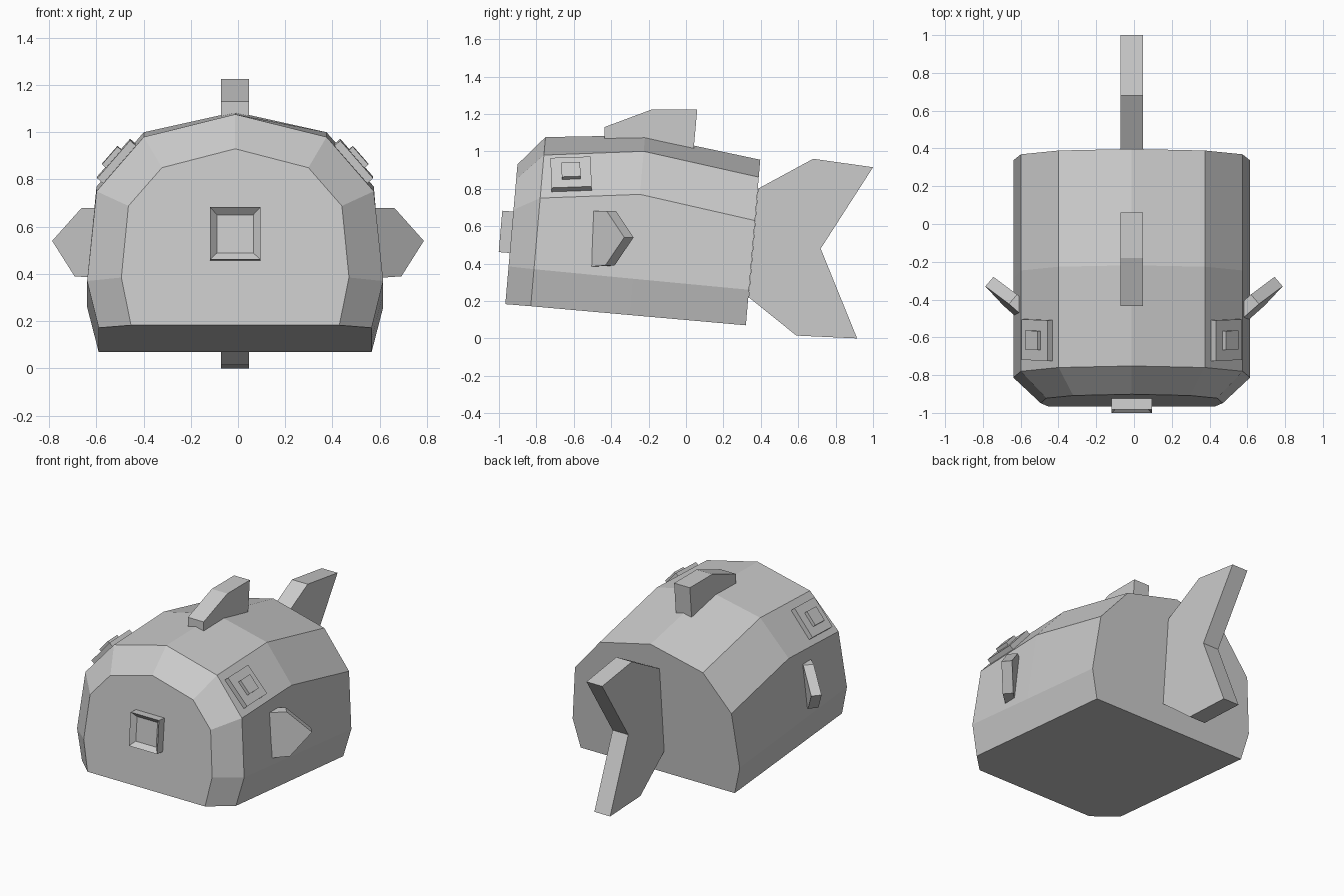
import bpy, bmesh
from mathutils import Matrix, Vector

cube = bpy.data.objects.get("Cube")
if cube:
    bpy.data.objects.remove(cube, do_unlink=True)

grey = bpy.data.materials.new("light grey")
grey.use_nodes = True
grey.diffuse_color = (0.6, 0.6, 0.6, 1)
grey.node_tree.nodes["Principled BSDF"].inputs["Base Color"].default_value = (0.6, 0.6, 0.6, 1)

CX = -0.012  # centre line of the body


def finish(bm, name):
    bmesh.ops.recalc_face_normals(bm, faces=bm.faces)
    mesh = bpy.data.meshes.new(name)
    bm.to_mesh(mesh)
    bm.free()
    mesh.materials.append(grey)
    obj = bpy.data.objects.new(name, mesh)
    bpy.context.collection.objects.link(obj)
    return obj


def bridge(bm, loops):
    """Skin closed loops of points and cap both ends."""
    rings = [[bm.verts.new(p) for p in loop] for loop in loops]
    n = len(rings[0])
    for a, b in zip(rings, rings[1:]):
        for i in range(n):
            j = (i + 1) % n
            bm.faces.new((a[i], a[j], b[j], b[i]))
    bm.faces.new(rings[0])
    bm.faces.new(rings[-1])


def slab(name, profile, half=0.059):
    """Upright plate from a (y, z) outline."""
    bm = bmesh.new()
    bridge(bm, [[(CX + s * half, y, z) for y, z in profile] for s in (-1, 1)])
    return finish(bm, name)


def block(bm, w, h, d0, d1, matrix):
    """Box with its front on local +z, from depth d0 to d1."""
    m = matrix @ Matrix.Translation((0, 0, (d0 + d1) / 2)) @ Matrix.Diagonal((w, h, d1 - d0, 1))
    return bmesh.ops.create_cube(bm, size=1, matrix=m)["verts"]


# Body: slanted rings, half widths from bottom to upper edge
wide = (0.578, 0.627, 0.587, 0.387)
narrow = (0.441, 0.482, 0.452, 0.31)
stations = [  # y at z = 0, half widths, heights from bottom to ridge
    (-0.982, narrow, (0.183, 0.385, 0.688, 0.85, 0.93)),
    (-0.845, wide, (0.172, 0.37, 0.75, 0.98, 1.076)),
    (-0.313, wide, (0.125, 0.319, 0.77, 1.0, 1.086)),
    (0.314, wide, (0.07, 0.26, 0.63, 0.862, 0.955)),
]
loops = []
for y0, widths, heights in stations:
    right = [(CX - w, y0 + 0.087 * z, z) for w, z in zip(widths, heights)]
    left = [(CX + w, y0 + 0.087 * z, z) for w, z in zip(widths, heights)]
    ridge = (CX, y0 + 0.087 * heights[-1], heights[-1])
    loops.append(right + [ridge] + left[::-1])
bm = bmesh.new()
bridge(bm, loops)
finish(bm, "body")

# Tail and back fin
slab("tail_fin", [(0.385, 0.80), (0.68, 0.96), (1.0, 0.915), (0.72, 0.48),
                  (0.915, 0.0), (0.59, 0.015), (0.335, 0.22)])
slab("back_fin", [(-0.435, 1.06), (-0.435, 1.13), (-0.18, 1.225),
                  (0.06, 1.225), (0.04, 1.0)])

# Mouth: tilted block with a recessed centre
normal = Vector((0, -1, 0.087)).normalized()
side = Vector((1, 0, 0))
frame = Matrix((side, normal.cross(side), normal)).transposed().to_4x4()
bm = bmesh.new()
block(bm, 0.213, 0.222, -0.01, 0.06, Matrix.Translation((CX, -0.932, 0.567)) @ frame)
front = max(bm.faces, key=lambda f: f.calc_center_median().dot(normal))
bmesh.ops.inset_region(bm, faces=[front], thickness=0.042)
bmesh.ops.translate(bm, verts=front.verts, vec=-normal * 0.03)
finish(bm, "mouth")

for s, label in ((1, "left"), (-1, "right")):
    # Eye: two stacked square plates on the sloping cheek
    along = Vector((0, 1, 0.035)).normalized()
    out = Vector((s * 0.754, -0.02, 0.656))
    out = (out - along * out.dot(along)).normalized()
    rot = Matrix((along, out.cross(along), out)).transposed().to_4x4()
    place = Matrix.Translation((CX + s * 0.492, -0.614, 0.869)) @ rot
    bm = bmesh.new()
    block(bm, 0.215, 0.212, -0.02, 0.03, place)
    finish(bm, label + "_eye_plate")
    bm = bmesh.new()
    block(bm, 0.1, 0.1, 0.0, 0.052, place)
    finish(bm, label + "_eye_centre")

    # Side fin: pointed plate swept backwards, (x, z) outline
    outline = [(0.55, 0.68), (0.662, 0.68), (0.787, 0.54), (0.692, 0.39), (0.55, 0.38)]
    bm = bmesh.new()
    bridge(bm, [[(s * (x - 0.043 * t), -0.33 + 0.88 * (x - 0.787) + 0.05 * t + 0.12 * (z - 0.54), z)
                 for x, z in outline] for t in (0, 1)])
    finish(bm, label + "_side_fin")
